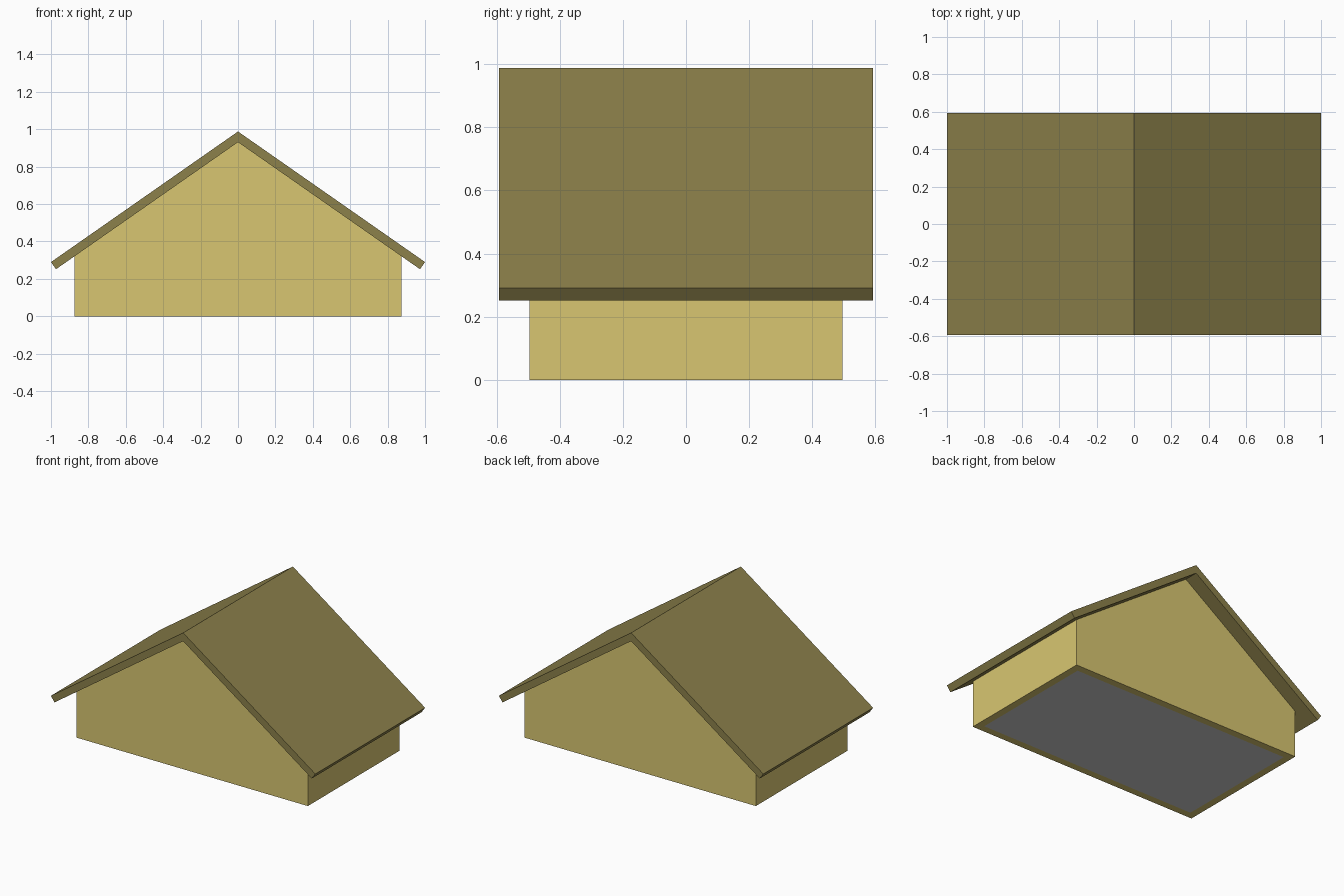
import bpy, bmesh

if "Cube" in bpy.data.objects:
    bpy.data.objects.remove(bpy.data.objects["Cube"])

def material(name, color):
    m = bpy.data.materials.new(name)
    m.diffuse_color = (*color, 1)
    m.use_nodes = True
    m.node_tree.nodes["Principled BSDF"].inputs["Base Color"].default_value = m.diffuse_color
    return m

def extrude_profile(name, pts, y0, y1, mat=None):
    """Closed (x, z) outline pushed along y."""
    bm = bmesh.new()
    face = bm.faces.new([bm.verts.new((x, y0, z)) for x, z in pts])
    ext = bmesh.ops.extrude_face_region(bm, geom=[face])
    verts = [g for g in ext["geom"] if isinstance(g, bmesh.types.BMVert)]
    bmesh.ops.translate(bm, verts=verts, vec=(0, y1 - y0, 0))
    bmesh.ops.recalc_face_normals(bm, faces=bm.faces)
    me = bpy.data.meshes.new(name)
    bm.to_mesh(me)
    bm.free()
    ob = bpy.data.objects.new(name, me)
    bpy.context.collection.objects.link(ob)
    if mat:
        me.materials.append(mat)
    return ob

wall_mat = material("wall_yellow", (0.69, 0.565, 0.165))
roof_mat = material("roof_olive", (0.265, 0.22, 0.07))

W, D, T = 0.875, 0.495, 0.05      # wall half width, half depth, thickness
PEAK, SLOPE = 0.931, 0.698        # underside of the roof
under = lambda x: PEAK - SLOPE * abs(x)

# gable walls, front and back
gable = [(-W, 0), (W, 0), (W, under(W)), (0, PEAK), (-W, under(W))]
extrude_profile("front_gable_wall", gable, -D, -D + T, wall_mat)
extrude_profile("back_gable_wall", gable, D - T, D, wall_mat)

# low side walls, fitted between the gables
for side, s in (("left", -1), ("right", 1)):
    outline = [(s * (W - T), 0), (s * W, 0),
               (s * W, under(W)), (s * (W - T), under(W - T))]
    extrude_profile(side + "_side_wall", outline, -D + T, D - T, wall_mat)

# floor panel inside the walls
extrude_profile("floor", [(-W + T, 0), (W - T, 0), (W - T, 0.02), (-W + T, 0.02)],
                -D + T, D - T)

# overhanging folded roof with square-cut eaves
extrude_profile("roof", [(-1, 0.29), (-0.973, under(0.973)), (0, PEAK),
                         (0.973, under(0.973)), (1, 0.29), (0, 0.988)],
                -0.593, 0.593, roof_mat)
